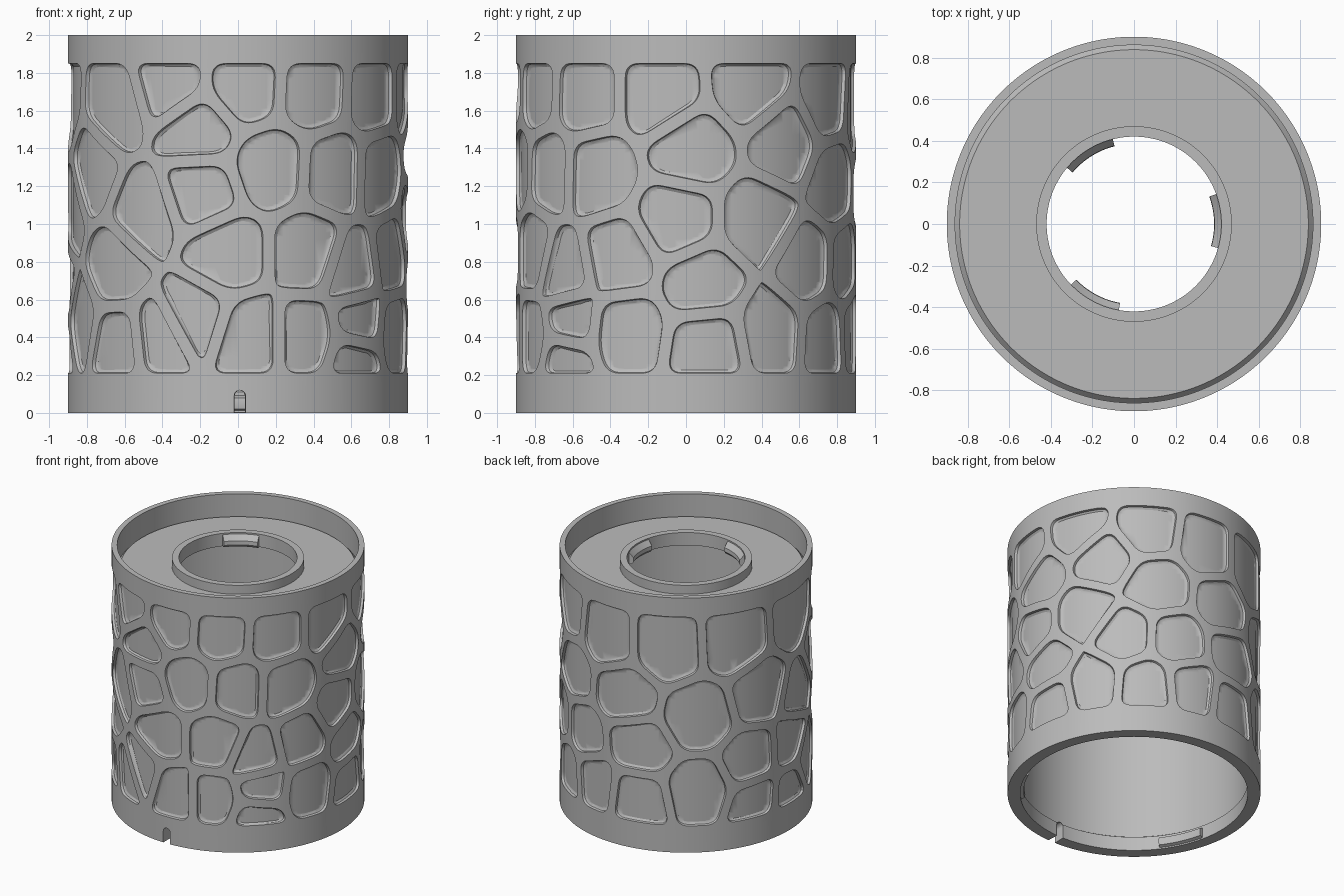
import bpy, bmesh, math
from math import pi, sin, cos, radians, floor
from mathutils import Vector
from mathutils.geometry import tessellate_polygon

cube = bpy.data.objects.get("Cube")
if cube:
    bpy.data.objects.remove(cube)

R, HEIGHT = 0.9, 2.0
PERIOD = 2 * pi * R
SEGMENTS = 180
STEP = PERIOD / SEGMENTS

# One colour for the whole model
grey = bpy.data.materials.new("matte_grey")
grey.use_nodes = True
colour = (0.5, 0.5, 0.5, 1)
grey.diffuse_color = colour
grey.node_tree.nodes["Principled BSDF"].inputs["Base Color"].default_value = colour

# Centres of the recessed cells: angle from the front in degrees, height
CELLS = [
    (2, 1.72), (27, 1.7), (53, 1.68), (81, 1.68), (113, 1.72), (146, 1.66),
    (175, 1.6), (206, 1.6), (239, 1.62), (275, 1.66), (313, 1.62), (336, 1.74),
    (346, 1.5), (347, 1.17), (11, 1.3), (35, 1.28), (58, 1.27), (92, 1.4),
    (126, 1.44), (151, 1.22), (185, 1.18), (221, 1.06), (252, 1.18), (300, 1.28),
    (87, 1.02), (115, 1.02), (136, .78), (160, .77), (192, .8), (247, .66),
    (280, 1.05), (326, 1.05), (313, .77), (356, .85), (25, .85), (43, .74),
    (66, .82), (96, .69), (272, .68), (290, .48), (314, .36), (333, .4),
    (344, .5), (4, .4), (24, .4), (46, .48), (44, .28), (69, .43), (98, .36),
    (120, .43), (146, .4), (168, .43), (192, .38), (221, .47), (249, .33), (271, .3),
]
# Unrolled so that the seam lies at the back
SITES = [Vector((radians(a - 360 if a > 180 else a) * R, z)) for a, z in CELLS]


def finish(name, bm):
    mesh = bpy.data.meshes.new(name)
    bm.to_mesh(mesh)
    bm.free()
    obj = bpy.data.objects.new(name, mesh)
    bpy.context.collection.objects.link(obj)
    mesh.materials.append(grey)
    return obj


def smooth(obj):
    bpy.ops.object.select_all(action='DESELECT')
    obj.select_set(True)
    bpy.context.view_layer.objects.active = obj
    bpy.ops.object.shade_smooth_by_angle(angle=radians(32))


def clip(poly, point, normal):
    """Keep the part of a convex polygon behind a line."""
    out = []
    for a, b in zip(poly, poly[1:] + poly[:1]):
        da, db = (a - point).dot(normal), (b - point).dot(normal)
        if da <= 0:
            out.append(a)
        if (da < 0 < db) or (db < 0 < da):
            out.append(a.lerp(b, da / (da - db)))
    return out


def cell(site, inset, low, high):
    """Region nearest to one centre, pulled in from its neighbours."""
    u = site.x
    poly = [Vector(p) for p in ((u - 1, low), (u + 1, low), (u + 1, high), (u - 1, high))]
    for other in SITES:
        for shift in (-PERIOD, 0, PERIOD):
            o = other + Vector((shift, 0))
            if (o - site).length > 1e-5 and len(poly) > 2:
                n = (o - site).normalized()
                poly = clip(poly, (o + site) / 2 - n * inset, n)
    return [p for i, p in enumerate(poly) if (p - poly[i - 1]).length > 1e-5]


def rounded(poly, radius=0.075, steps=6):
    out = []
    for i, p in enumerate(poly):
        a, b = poly[i - 1] - p, poly[(i + 1) % len(poly)] - p
        a *= min(radius / a.length, 0.47)
        b *= min(radius / b.length, 0.47)
        for k in range(steps + 1):
            t = k / steps
            out.append(p + a * (1 - t) ** 2 + b * t ** 2)
    return [p for i, p in enumerate(out) if (p - out[i - 1]).length > 0.002]


def wrap(co):
    """Bend the unrolled sheet (along, depth, up) into a faceted tube."""
    k = floor(co.x / STEP + 1e-4)
    t = co.x / STEP - k
    a, b = k * STEP / R, (k + 1) * STEP / R
    r = R - co.y
    return Vector((r * (sin(a) * (1 - t) + sin(b) * t),
                   -r * (cos(a) * (1 - t) + cos(b) * t), co.z))


def fill(bm, loops, depth):
    pts = [[Vector((p.x, p.y, 0)) for p in loop] for loop in loops]
    flat = [p for loop in pts for p in loop]
    verts = [bm.verts.new((p.x, depth, p.y)) for p in flat]
    for tri in tessellate_polygon(pts):
        a, b, c = (flat[i] for i in tri)
        area = (b - a).cross(c - a).z
        if abs(area) > 1e-10:
            bm.faces.new([verts[i] for i in (tri if area > 0 else tri[::-1])])


# Slot at the front of the foot: straight sides, round top
SLOT_X, SLOT_R, SLOT_Z = 0.01, 0.03, 0.09
slot = [Vector((SLOT_X - SLOT_R, 0))]
for k in range(11):
    a = pi - pi * k / 10
    slot.append(Vector((SLOT_X + SLOT_R * cos(a), SLOT_Z + SLOT_R * sin(a))))
slot.append(Vector((SLOT_X + SLOT_R, 0)))

# Outer skin: ribs, sloped cell walls and cell floors, tile by tile
skin = bmesh.new()
for site in SITES:
    tile = bmesh.new()
    border = cell(site, 0, 0, HEIGHT)
    hole = rounded(cell(site, 0.032, 0.21, 1.85))
    for i, a in enumerate(border):
        b = border[(i + 1) % len(border)]
        if max(a.y, b.y) < 1e-5 and a.x < slot[0].x and b.x > slot[-1].x:
            border[i + 1:i + 1] = slot
            break
    fill(tile, [border, hole], 0)
    middle = sum(hole, Vector((0, 0))) / len(hole)
    rings = []
    for inset, depth in ((0, 0), (0.004, 0.018), (0.022, 0.028)):
        ring = [p + (middle - p).normalized() * inset for p in hole]
        rings.append([tile.verts.new((p.x, depth, p.y)) for p in ring])
    for upper, lower in zip(rings, rings[1:]):
        for i in range(len(upper)):
            tile.faces.new((upper[i - 1], upper[i], lower[i], lower[i - 1]))
    fill(tile, [ring], depth)
    bmesh.ops.triangulate(tile, faces=tile.faces[:])
    us = [v.co.x for v in tile.verts]
    for k in range(floor(min(us) / STEP), floor(max(us) / STEP) + 2):
        bmesh.ops.bisect_plane(tile, geom=tile.verts[:] + tile.edges[:] + tile.faces[:],
                               dist=1e-5, plane_co=(k * STEP, 0, 0), plane_no=(1, 0, 0))
    for v in tile.verts:
        v.co = wrap(v.co)
    piece = bpy.data.meshes.new("tile")
    tile.to_mesh(piece)
    tile.free()
    skin.from_mesh(piece)
    bpy.data.meshes.remove(piece)
bmesh.ops.remove_doubles(skin, verts=skin.verts[:], dist=1e-4)

# Rims and slot sides: pull the open edges inward
rim = [e for e in skin.edges if e.is_boundary and
       (all(v.co.z > 1.999 for v in e.verts) or all(v.co.z < 0.125 for v in e.verts))]
pulled = bmesh.ops.extrude_edge_only(skin, edges=rim)["geom"]
for v in pulled:
    if isinstance(v, bmesh.types.BMVert):
        s = (0.86 if v.co.z > 1 else 0.81) / R
        v.co.x *= s
        v.co.y *= s
smooth(finish("patterned_skin", skin))


def sweep(name, profile, start, end, steps):
    """Turn a closed (radius, height) profile about z, angles from +x."""
    bm = bmesh.new()
    full = end - start >= 360
    rings = []
    for k in range(steps if full else steps + 1):
        a = radians(start + (end - start) * k / steps)
        rings.append([bm.verts.new((r * cos(a), r * sin(a), z)) for r, z in profile])
    for a, b in zip(rings, rings[1:] + (rings[:1] if full else [])):
        for i in range(len(profile)):
            bm.faces.new((a[i - 1], a[i], b[i], b[i - 1]))
    if not full:
        bm.faces.new(rings[0])
        bm.faces.new(rings[-1])
    bmesh.ops.recalc_face_normals(bm, faces=bm.faces[:])
    return finish(name, bm)


# Inner shell with top plate and raised collar
shell = sweep("inner_shell", [
    (.868, .001), (.81, .001), (.81, .11), (.825, .12), (.825, 1.8), (.42, 1.8),
    (.42, 1.9), (.47, 1.9), (.47, 1.83), (.838, 1.83), (.86, 1.805),
    (.86, 1.999), (.868, 1.999)], 0, 360, SEGMENTS)

# Cut the slot through the inner shell
bm = bmesh.new()
front, back = ([bm.verts.new((p.x, y, p.y if p.y > 0 else -0.1)) for p in slot]
               for y in (-1, -0.7))
bm.faces.new(front)
bm.faces.new(back)
for i in range(len(slot)):
    bm.faces.new((front[i - 1], front[i], back[i], back[i - 1]))
bmesh.ops.recalc_face_normals(bm, faces=bm.faces[:])
cutter = finish("slot_cutter", bm)
cutter.hide_render = True
cut = shell.modifiers.new("slot", 'BOOLEAN')
cut.operation, cut.solver, cut.object = 'DIFFERENCE', 'EXACT', cutter
bpy.context.view_layer.objects.active = shell
bpy.ops.object.modifier_apply(modifier=cut.name)
bpy.data.objects.remove(cutter)
smooth(shell)

# Locking tabs: three in the collar, three inside the foot
for i in range(3):
    a = 2 + 120 * i
    smooth(sweep(f"collar_tab_{i + 1}", [
        (.425, 1.8), (.4, 1.8), (.385, 1.82), (.387, 1.85), (.425, 1.895)], a - 18, a + 18, 16))
    a = 85 + 120 * i
    smooth(sweep(f"foot_tab_{i + 1}", [
        (.815, .01), (.785, .02), (.78, .05), (.785, .08), (.815, .095)], a - 12, a + 12, 14))
